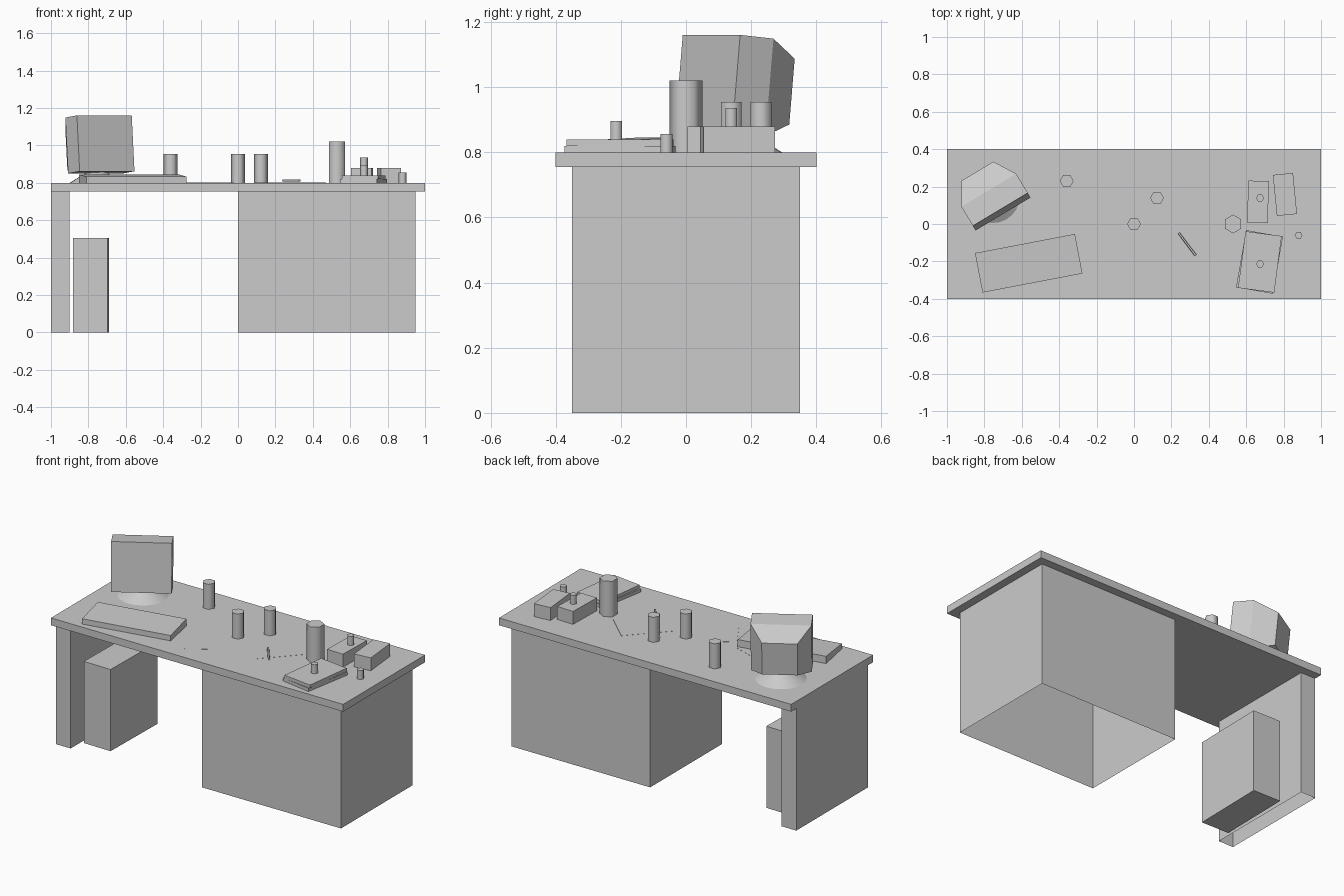
import bpy, bmesh
from math import radians, pi
from mathutils import Matrix, Euler, Vector

if "Cube" in bpy.data.objects:
    bpy.data.objects.remove(bpy.data.objects["Cube"], do_unlink=True)

grey = bpy.data.materials.new("plain_grey")
grey.use_nodes = True
GREY = (0.6, 0.6, 0.6, 1)
grey.diffuse_color = GREY
grey.node_tree.nodes["Principled BSDF"].inputs["Base Color"].default_value = GREY


def finish(name, bm, loc=(0, 0, 0), rot=(0, 0, 0), smooth=False):
    mesh = bpy.data.meshes.new(name)
    bm.to_mesh(mesh)
    bm.free()
    mesh.materials.append(grey)
    obj = bpy.data.objects.new(name, mesh)
    bpy.context.collection.objects.link(obj)
    obj.location = loc
    obj.rotation_euler = [radians(a) for a in rot]
    if smooth:
        bpy.ops.object.select_all(action="DESELECT")
        obj.select_set(True)
        bpy.context.view_layer.objects.active = obj
        bpy.ops.object.shade_smooth_by_angle(angle=radians(62))
    return obj


def box(name, x, y, z, size, turn=0, open_ends=False, front_drop=0):
    """Box standing on z; can be an open tube or slope down to the front."""
    bm = bmesh.new()
    bmesh.ops.create_cube(bm, size=1)
    bmesh.ops.translate(bm, vec=(0, 0, 0.5), verts=bm.verts)
    bmesh.ops.scale(bm, vec=size, verts=bm.verts)
    for v in bm.verts:
        if v.co.z > 0 and v.co.y < 0:
            v.co.z -= front_drop
    if open_ends:
        ends = [f for f in bm.faces if abs(f.normal.z) > 0.9]
        bmesh.ops.delete(bm, geom=ends, context="FACES_ONLY")
    return finish(name, bm, (x, y, z), (0, 0, turn))


def can(name, x, y, z, radius, height, turn=0):
    """Six-sided smooth-shaded cylinder standing on z."""
    bm = bmesh.new()
    bmesh.ops.create_cone(bm, cap_ends=True, segments=6, radius1=radius, radius2=radius,
                          depth=height, matrix=Matrix.Rotation(pi / 2, 4, "Z"))
    bmesh.ops.translate(bm, vec=(0, 0, height / 2), verts=bm.verts)
    return finish(name, bm, (x, y, z), (0, 0, turn), smooth=True)


def loft(name, rings, loc, rot, smooth=False):
    """Skin between rings of points and cap both ends."""
    bm = bmesh.new()
    loops = [[bm.verts.new(p) for p in ring] for ring in rings]
    n = len(loops[0])
    for a, b in zip(loops, loops[1:]):
        for i in range(n):
            j = (i + 1) % n
            bm.faces.new((a[i], a[j], b[j], b[i]))
    bm.faces.new(loops[0])
    bm.faces.new(loops[-1])
    bmesh.ops.recalc_face_normals(bm, faces=bm.faces)
    return finish(name, bm, loc, rot, smooth)


# Desk: top slab over two hollow supports
box("desk_top", 0, 0, 0.755, (2, 0.8, 0.045))
box("desk_cabinet", 0.475, 0, 0, (0.95, 0.7, 0.755), open_ends=True)
box("desk_side_panel", -0.95, 0, 0, (0.1, 0.7, 0.755), open_ends=True)

# Computer tower under the desk and keyboard on it
box("computer_tower", -0.785, -0.025, 0, (0.185, 0.45, 0.505), -1)
box("keyboard", -0.563, -0.21, 0.80, (0.544, 0.215, 0.045), 10.8, front_drop=0.012)


# Monitor: square front, tapered back, tilted and turned
def frame(depth, half_width, low, high):
    return [(-half_width, depth, low), (half_width, depth, low),
            (half_width, depth, high), (-half_width, depth, high)]


loft("monitor", [frame(0, 0.171, 0, 0.3), frame(0.12, 0.171, 0, 0.3),
                 frame(0.244, 0.1, 0.047, 0.25)],
     (-0.70, 0.0535, 0.862), (-5.5, 0, 31))

# Monitor stand: low round dome
stand_profile = [(0.145, 0), (0.1, 0.028), (0.07, 0.045), (0.05, 0.065)]
stand_rings = [[Matrix.Rotation(2 * pi * i / 24, 3, "Z") @ Vector((r, 0, z))
                for i in range(24)] for r, z in stand_profile]
loft("monitor_stand", stand_rings, (-0.755, 0.15, 0.80), (0, 0, 0), smooth=True)

# Boxes and stacked books
box("small_box_inner", 0.663, 0.118, 0.80, (0.11, 0.225, 0.08), -1.5)
box("small_box_outer", 0.807, 0.158, 0.80, (0.108, 0.22, 0.08), 5.6)
box("lower_book", 0.671, -0.203, 0.80, (0.2, 0.31, 0.02), -10)
box("upper_book", 0.673, -0.203, 0.82, (0.195, 0.305, 0.02), -7.5)

# Cups, tall holder and small pots
for i, (x, y) in enumerate([(-0.36, 0.23), (0.123, 0.139), (0, 0)]):
    can(f"cup_{i + 1}", x, y, 0.80, 0.037, 0.155)
can("tall_holder", 0.53, 0, 0.80, 0.05, 0.22, 30)
for i, (x, y, z) in enumerate([(0.674, 0.139, 0.88), (0.674, -0.214, 0.84), (0.88, -0.06, 0.80)]):
    can(f"small_pot_{i + 1}", x, y, z, 0.021, 0.056)

# Loose sheets lying on the desk
for i, (x, y, w, d, turn) in enumerate([(-0.15, -0.165, 0.15, 0.24, 32),
                                        (0.28, 0.01, 0.31, 0.23, 47),
                                        (-0.5, -0.1, 0.3, 0.23, -18)]):
    box(f"paper_sheet_{i + 1}", x, y, 0.80, (w, d, 0.0008), turn)

# Pen lying on a sheet
bm = bmesh.new()
bmesh.ops.create_cone(bm, cap_ends=True, segments=6, radius1=0.006, radius2=0.006, depth=0.15,
                      matrix=Euler((0, pi / 2, 0)).to_matrix().to_4x4())
finish("pen", bm, (0.285, -0.109, 0.813), (0, 0, -53), smooth=True)
